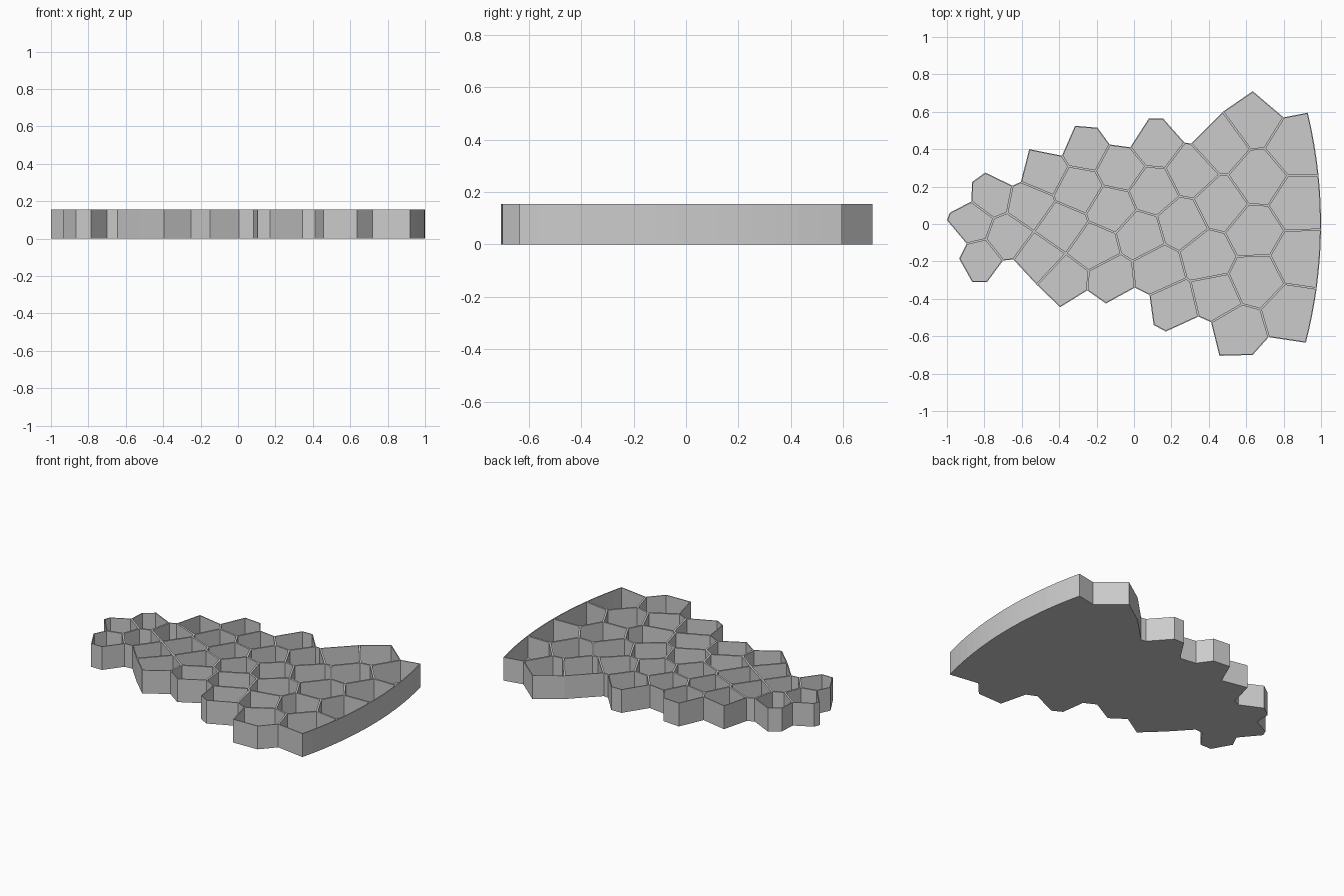
import bpy
import bmesh
from math import sqrt
from mathutils import Vector

HEIGHT = 0.155
FLOOR = 0.01
HALF_WALL = 0.006
ARC_RADIUS = 2.53

cube = bpy.data.objects.get("Cube")
if cube:
    bpy.data.objects.remove(cube, do_unlink=True)

# Jagged rim of the tray, clockwise: back side, then front side
back_rim = [(-1, .02), (-.985, .06), (-.87, .12), (-.865, .225), (-.795, .275),
            (-.65, .205), (-.605, .225), (-.56, .4), (-.385, .365), (-.315, .525),
            (-.195, .515), (-.13, .425), (-.02, .41), (.08, .565), (.155, .565),
            (.27, .435), (.305, .43), (.475, .6), (.635, .71), (.8, .57)]
front_rim = [(.72, -.605), (.635, -.7), (.457, -.705), (.412, -.525), (.345, -.495),
             (.17, -.575), (.105, -.54), (.083, -.38), (.005, -.34), (-.15, -.425),
             (-.25, -.355), (-.395, -.445), (-.52, -.325), (-.645, -.19), (-.7, -.195),
             (-.785, -.31), (-.865, -.31), (-.935, -.185), (-.895, -.105)]

# Middle of every cell
centres = [(-.88, .015), (-.765, .17), (-.825, -.2), (-.595, .09), (-.68, -.07),
           (-.48, .285), (-.4, -.02), (-.525, -.185), (-.38, -.33), (-.255, .405),
           (-.29, .2), (-.075, .3), (-.12, .08), (-.2, -.13), (-.125, -.31),
           (.095, -.255), (.205, -.42), (.43, -.37), (.56, -.575), (.83, -.475),
           (.87, -.185), (.87, .105), (.845, .415), (.645, .555), (.645, .25),
           (.61, -.04), (.645, -.3), (.46, .42), (.295, .275), (.115, .435),
           (.44, .11), (.1, .2), (.25, 0), (.05, -.05), (.36, -.19)]


def arc_rim(stops, steps=4):
    """Curved right-hand rim, with a point wherever a wall meets it."""
    heights = [a + (b - a) * i / steps for a, b in zip(stops, stops[1:])
               for i in range(steps)] + [stops[-1]]
    return [(1 - ARC_RADIUS + sqrt(ARC_RADIUS ** 2 - y * y), y) for y in heights]


def clip(poly, origin, normal):
    """Keep the part of a convex polygon behind a line."""
    result = []
    for a, b in zip(poly, poly[1:] + poly[:1]):
        da, db = (a - origin).dot(normal), (b - origin).dot(normal)
        if da <= 0:
            result.append(a)
        if da * db < 0:
            result.append(a.lerp(b, da / (da - db)))
    return result


def centroid(poly):
    total, weighted = 0, Vector((0, 0))
    for a, b in zip(poly, poly[1:] + poly[:1]):
        cross = a.x * b.y - b.x * a.y
        total += cross
        weighted += (a + b) * cross
    return weighted / (3 * total)


rim = [Vector(p) for p in back_rim + arc_rim([.595, .258, -.03, -.345, -.635]) + front_rim]
seeds = [Vector(p) for p in centres]

# Give each rim edge to the cell just inside it
cell_edges = {i: [] for i in range(len(seeds))}
for a, b in zip(rim, rim[1:] + rim[:1]):
    outward = Vector((a.y - b.y, b.x - a.x)).normalized()
    probe = (a + b) / 2 - outward * 0.06
    owner = min(range(len(seeds)), key=lambda i: (seeds[i] - probe).length)
    cell_edges[owner].append((a, outward))


def cell_polygon(index):
    """Region nearest to one seed, trimmed by its own rim edges."""
    seed = seeds[index]
    poly = [seed + Vector(c) for c in ((-1, -1), (1, -1), (1, 1), (-1, 1))]
    for other in seeds:
        if other is not seed:
            poly = clip(poly, (seed + other) / 2, other - seed)
    for origin, outward in cell_edges[index]:
        poly = clip(poly, origin, outward)
    return poly


# Relax the cells to an even layout
for _ in range(5):
    seeds = [centroid(cell_polygon(i)) for i in range(len(seeds))]


def snap(point):
    nearest = min(rim, key=lambda r: (r - point).length)
    return nearest if (nearest - point).length < 0.045 else point


# Flat net of cells at the top of the walls
bm = bmesh.new()
for i in range(len(seeds)):
    bm.faces.new([bm.verts.new((*snap(p), HEIGHT)) for p in cell_polygon(i)])
bmesh.ops.remove_doubles(bm, verts=bm.verts[:], dist=0.018)
bm.normal_update()
cells = bm.faces[:]

# Outer wall and underside
border = [e for e in bm.edges if e.is_boundary]
skirt = bmesh.ops.extrude_edge_only(bm, edges=border)["geom"]
for v in skirt:
    if isinstance(v, bmesh.types.BMVert):
        v.co.z = 0
bottom = [e for e in bm.edges if all(v.co.z == 0 for v in e.verts)]
bmesh.ops.edgeloop_fill(bm, edges=bottom)

# Open pockets with thin walls between them
bmesh.ops.inset_individual(bm, faces=cells, thickness=HALF_WALL, use_even_offset=True)
pockets = bmesh.ops.extrude_discrete_faces(bm, faces=cells)["faces"]
for face in pockets:
    for v in face.verts:
        v.co.z = FLOOR
bmesh.ops.recalc_face_normals(bm, faces=bm.faces[:])

mesh = bpy.data.meshes.new("cell_tray")
bm.to_mesh(mesh)
bm.free()

# Plain grey finish
grey = bpy.data.materials.new("light_grey")
grey.use_nodes = True
colour = (0.6, 0.6, 0.6, 1)
grey.diffuse_color = colour
grey.node_tree.nodes["Principled BSDF"].inputs["Base Color"].default_value = colour
mesh.materials.append(grey)

tray = bpy.data.objects.new("cell_tray", mesh)
bpy.context.collection.objects.link(tray)
